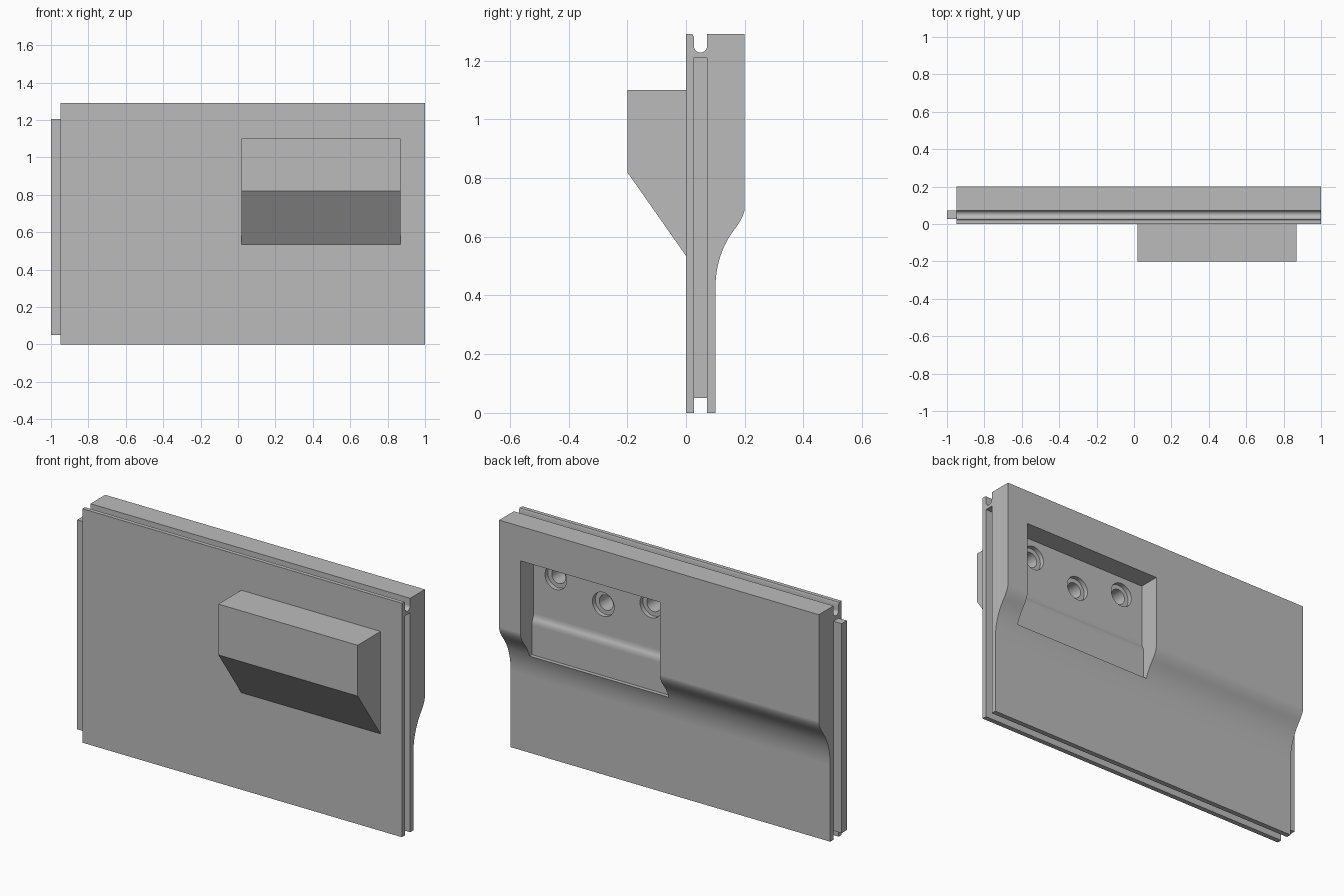
import bpy
import bmesh
import math
from mathutils import Vector, Matrix

if "Cube" in bpy.data.objects:
    bpy.data.objects.remove(bpy.data.objects["Cube"], do_unlink=True)

grey = bpy.data.materials.new("plain grey")
grey.use_nodes = True
colour = (0.5, 0.5, 0.5, 1)
grey.diffuse_color = colour
grey.node_tree.nodes["Principled BSDF"].inputs["Base Color"].default_value = colour


def finish(bm, name):
    bmesh.ops.recalc_face_normals(bm, faces=bm.faces)
    mesh = bpy.data.meshes.new(name)
    bm.to_mesh(mesh)
    bm.free()
    mesh.materials.append(grey)
    obj = bpy.data.objects.new(name, mesh)
    bpy.context.collection.objects.link(obj)
    return obj


def extrude_x(name, profile, x0, x1):
    """Closed (y, z) outline swept along x."""
    bm = bmesh.new()
    face = bm.faces.new([bm.verts.new((x0, y, z)) for y, z in profile])
    new = bmesh.ops.extrude_face_region(bm, geom=[face])["geom"]
    verts = [g for g in new if isinstance(g, bmesh.types.BMVert)]
    bmesh.ops.translate(bm, verts=verts, vec=(x1 - x0, 0, 0))
    return finish(bm, name)


def rect(y0, y1, z0, z1):
    return [(y0, z0), (y1, z0), (y1, z1), (y0, z1)]


def bend(a, b, c, steps=10):
    """Curve from a to c pulled towards b."""
    a, b, c = Vector(a), Vector(b), Vector(c)
    ts = [i / steps for i in range(steps + 1)]
    return [tuple(a * (1 - t) ** 2 + b * 2 * t * (1 - t) + c * t * t) for t in ts]


def cylinder_y(name, x, z, radius, y0, y1):
    bm = bmesh.new()
    place = Matrix.Translation((x, (y0 + y1) / 2, z)) @ Matrix.Rotation(math.pi / 2, 4, "X")
    bmesh.ops.create_cone(bm, cap_ends=True, segments=32, radius1=radius,
                          radius2=radius, depth=y1 - y0, matrix=place)
    return finish(bm, name)


def cut(obj, cutter):
    cutter.hide_render = True
    mod = obj.modifiers.new("cut", "BOOLEAN")
    mod.operation = "DIFFERENCE"
    mod.solver = "EXACT"
    mod.object = cutter
    bpy.ops.object.select_all(action="DESELECT")
    bpy.context.view_layer.objects.active = obj
    obj.select_set(True)
    bpy.ops.object.modifier_apply(modifier=mod.name)


# Panel outline: thick top, curved step down to a thin skirt, grooves top and bottom
g0, g1 = 0.027, 0.072
mid, rad = (g0 + g1) / 2, (g1 - g0) / 2
round_floor = [(mid - rad * math.cos(math.pi * i / 12),
                1.25 - rad * math.sin(math.pi * i / 12)) for i in range(13)]
outline = [(0, 0), (0, 1.29), (g0 - 0.005, 1.29), (g0, 1.28)]
outline += round_floor + [(g1, 1.29), (0.2, 1.29)]
outline += bend((0.2, 0.70), (0.2, 0.67), (0.165, 0.625))
outline += bend((0.165, 0.625), (0.1, 0.54), (0.1, 0.42))[1:]
outline += [(0.1, 0), (g1, 0), (g1, 0.05), (g0, 0.05), (g0, 0)]
panel = extrude_x("panel", outline, -0.95, 1.0)

# Tongue on one end, matching groove in the other
tongue = extrude_x("end_tongue", rect(g0, g1, 0.05, 1.205), -1.0, -0.95)
cutters = [extrude_x("end_groove_cutter", rect(g0, g1, -0.1, 1.21), 0.95, 1.1)]

# Front block with sloped underside
x0, x1 = 0.02, 0.87
block = extrude_x("front_block", [(0, 1.1), (-0.2, 1.1), (-0.2, 0.82), (0, 0.535)], x0, x1)

# Rear pocket with a softly stepped floor
pocket = [(0.3, 1.1), (0.085, 1.1)]
pocket += bend((0.085, 0.77), (0.086, 0.75), (0.0925, 0.74), 4)
pocket += bend((0.0925, 0.74), (0.099, 0.73), (0.1, 0.71), 4)[1:]
pocket += [(0.1, 0.545), (0.3, 0.545)]
cutters.append(extrude_x("pocket_cutter", pocket, x0, x1))

for c in cutters:
    cut(panel, c)

# Three counterbored holes in the pocket floor
centre = (x0 + x1) / 2
for offset, z in ((-0.29, 1.0), (0, 0.93), (0.29, 1.0)):
    bore = cylinder_y("bore_cutter", centre + offset, z, 0.066, 0.06, 0.15)
    hole = cylinder_y("hole_cutter", centre + offset, z, 0.042, -0.1, 0.15)
    cut(panel, bore)
    cut(panel, hole)
    cut(block, hole)
    cutters += [bore, hole]

for c in cutters:
    bpy.data.objects.remove(c, do_unlink=True)

# Smooth curves, crisp edges
for obj in (panel, block, tongue):
    bpy.ops.object.select_all(action="DESELECT")
    bpy.context.view_layer.objects.active = obj
    obj.select_set(True)
    bpy.ops.object.shade_smooth_by_angle(angle=math.radians(30))
    weighted = obj.modifiers.new("weighted_normals", "WEIGHTED_NORMAL")
    weighted.keep_sharp = True
